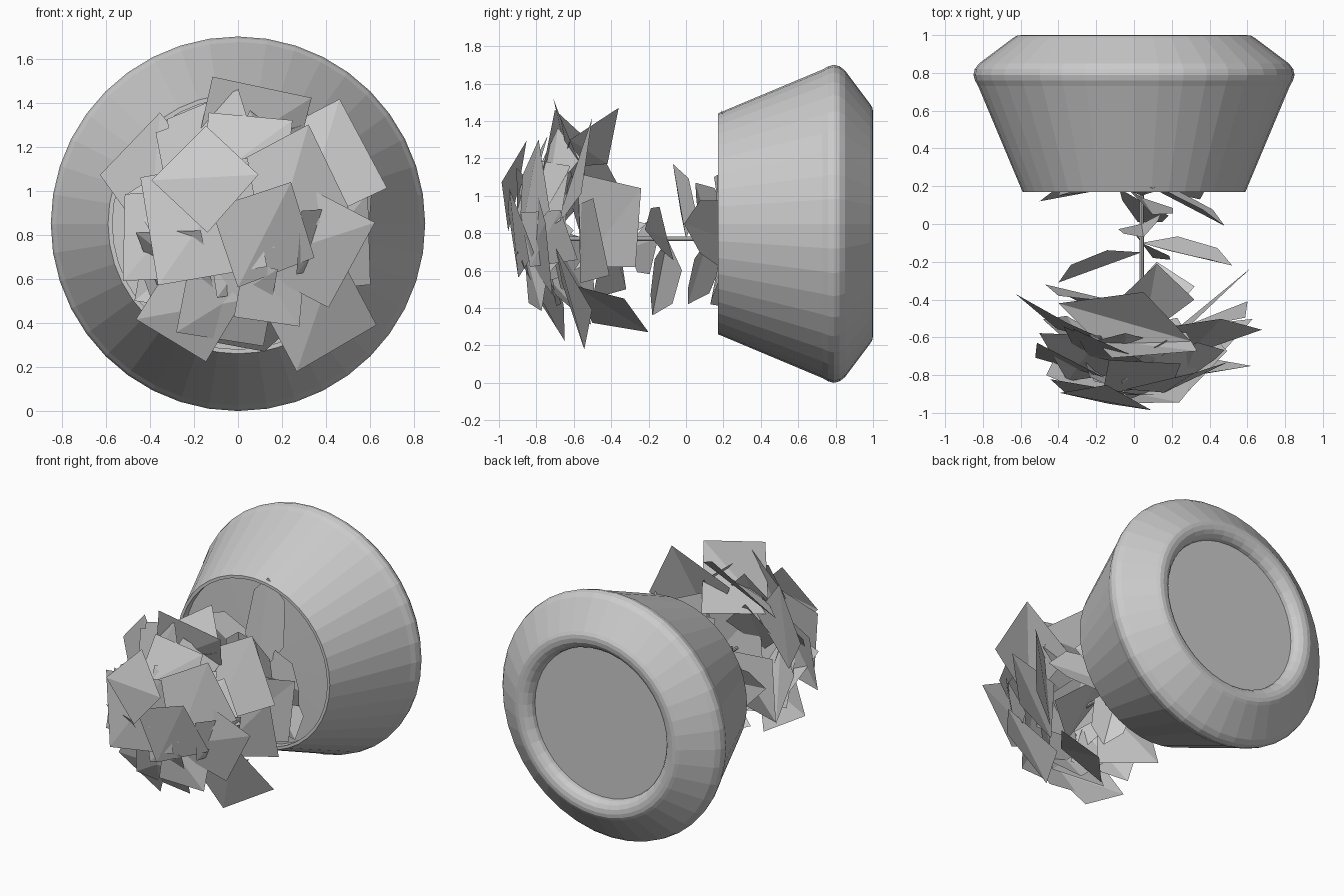
import bpy, bmesh, math, random
from mathutils import Vector, Matrix

if "Cube" in bpy.data.objects:
    bpy.data.objects.remove(bpy.data.objects["Cube"], do_unlink=True)

random.seed(11)
AXIS = Vector((0, 0, 0.85))       # centre line of the pot, running along y
HEAD = Vector((0.02, -0.65, 0.85))    # centre of the flower head
STEM_X, STEM_Z = 0.04, 0.77


def finish(name, bm):
    mesh = bpy.data.meshes.new(name)
    bm.to_mesh(mesh)
    bm.free()
    obj = bpy.data.objects.new(name, mesh)
    bpy.context.collection.objects.link(obj)
    return obj


def lathe(name, profile, steps=40):
    """Revolve (radius, y) points around the pot's axis."""
    bm = bmesh.new()
    verts = [bm.verts.new(AXIS + Vector((r, y, 0))) for r, y in profile]
    edges = [bm.edges.new(pair) for pair in zip(verts, verts[1:])]
    bmesh.ops.spin(bm, geom=verts + edges, cent=AXIS, axis=(0, 1, 0),
                   angle=math.tau, steps=steps, use_merge=True)
    bmesh.ops.remove_doubles(bm, verts=bm.verts, dist=0.0005)
    bmesh.ops.recalc_face_normals(bm, faces=bm.faces)
    return finish(name, bm)


def sheet(name, corners):
    """A single leaf folded along its middle."""
    bm = bmesh.new()
    v = [bm.verts.new(c) for c in corners]
    half = len(v) // 2
    bm.faces.new(v[:half + 1])
    bm.faces.new(v[half:] + v[:1])
    return finish(name, bm)


def petal(name, pos, size, roll, lean_x, lean_z, bend=0.04):
    """A folded square facing forwards, leaning sideways and up or down."""
    normal = Vector((lean_x, -1, lean_z))
    turn = normal.to_track_quat('Z', 'Y').to_matrix() @ Matrix.Rotation(math.radians(roll), 3, 'Z')
    h = size / 2
    local = [(-h, -h, 0), (h, -h, -bend), (h, h, 0), (-h, h, -bend)]
    return sheet(name, [Vector(pos) + turn @ Vector(c) for c in local])


def stem_leaf(name, base_y, tip, width, twist):
    """A pointed six-sided leaf from the stem to its tip, twisted about its length."""
    base, tip = Vector((STEM_X, base_y, STEM_Z)), Vector(tip)
    along = tip - base
    turn = Matrix.Rotation(math.radians(twist), 3, along)
    side = turn @ along.cross(Vector((0, 1, 0))).normalized() * width / 2
    fold = turn @ Vector((0, 0.04, 0))
    near, far = base + along * 0.35 + fold, base + along * 0.8 + fold
    return sheet(name, [base, near - side, far - side * 0.8, tip,
                        far + side * 0.8, near + side])


# Pot with a thin lip, a rounded shoulder and a rounded, recessed base
lathe("pot", [(0.575, 0.24), (0.57, 0.17), (0.59, 0.17), (0.825, 0.73),
              (0.842, 0.76), (0.85, 0.79), (0.843, 0.82), (0.82, 0.85),
              (0.64, 0.985), (0.62, 0.997), (0.595, 1.0), (0.565, 0.995),
              (0.54, 0.98), (0.52, 0.955), (0.515, 0.93), (0, 0.93)])
lathe("soil", [(0.58, 0.24), (0, 0.23)])

# Stem
bm = bmesh.new()
bmesh.ops.create_cone(bm, cap_ends=True, segments=8, radius1=0.012, radius2=0.012, depth=0.9,
                      matrix=Matrix.Translation((STEM_X, -0.17, STEM_Z)) @ Matrix.Rotation(math.pi / 2, 4, 'X'))
finish("stem", bm)

# Leaves along the stem: base y, tip, width, twist
leaves = [
    (-0.15, (-0.4, -0.31, 0.72), 0.34, 10), (-0.1, (0.52, -0.22, 0.82), 0.3, 15),
    (-0.1, (0.1, -0.18, 0.36), 0.26, 35), (0.0, (0.05, -0.07, 1.17), 0.24, 20),
    (0.12, (0.02, 0.01, 0.42), 0.3, 30), (0.14, (0.1, 0.05, 1.07), 0.3, -25),
    (0.22, (0.48, -0.01, 0.85), 0.36, 0), (0.22, (-0.5, 0.12, 0.65), 0.34, 0),
    (0.2, (-0.4, 0.15, 1.1), 0.3, 0), (0.2, (0.35, 0.13, 0.42), 0.3, 0),
    (0.15, (0.1, 0.19, 1.46), 0.3, 0),
]
for i, data in enumerate(leaves):
    stem_leaf(f"stem_leaf_{i}", *data)

# Outer petals of the flower head: position, size, roll, sideways and upward lean
petals = [
    ((0.06, -0.64, 1.25), 0.46, -11, 0.1, -0.35), ((0.37, -0.6, 1.12), 0.46, 27, 0.1, 0.3),
    ((-0.15, -0.94, 1.06), 0.35, -42, -0.2, 0.2), ((-0.16, -0.9, 0.86), 0.5, 10, -0.1, 0.05),
    ((0.04, -0.82, 1.17), 0.38, -8, 0.1, 0.4), ((0.24, -0.84, 1.02), 0.42, 27, 0.3, 0.1),
    ((-0.05, -0.8, 0.5), 0.4, -12, -0.1, -0.4), ((0.33, -0.8, 0.76), 0.44, -27, 0.2, -0.1),
    ((0.36, -0.62, 0.45), 0.42, 30, 0.2, -0.35), ((-0.22, -0.74, 0.46), 0.37, -35, -0.3, -0.3),
    ((-0.38, -0.54, 1.06), 0.42, 42, -0.5, 0.1), ((-0.34, -0.76, 0.8), 0.4, 3, -0.4, 0.1),
    ((0.12, -0.92, 0.8), 0.38, 20, 0.2, -0.2), ((-0.12, -0.7, 1.22), 0.38, 20, -0.4, 0.2),
    ((0.4, -0.53, 0.76), 0.42, 5, 0.3, -0.1), ((-0.28, -0.62, 0.62), 0.38, 15, -0.6, -0.4),
]
for i, data in enumerate(petals):
    petal(f"petal_{i}", *data)

# Tumbled petals filling the head, spread evenly round it
COUNT = 16
for i in range(COUNT):
    a = i * 2.4
    r = 0.4 * math.sqrt((i + 0.5) / COUNT)
    offset = Vector((r * math.cos(a), random.uniform(-0.17, 0.1), r * math.sin(a)))
    petal(f"inner_petal_{i}", HEAD + offset, random.uniform(0.28, 0.4), random.uniform(0, 90),
          3 * offset.x + random.uniform(-0.6, 0.6), 2 * offset.z + random.uniform(-0.6, 0.6))

# Large petals folding back towards the stem
back = {
    "top": [(-0.4, -0.42, 1.17), (0.05, -0.36, 1.47), (0.3, -0.62, 1.3), (-0.15, -0.67, 1.15)],
    "left": [(0.61, -0.24, 1.04), (0.58, -0.27, 0.62), (0.22, -0.56, 0.62), (0.25, -0.58, 1.12)],
    "bottom": [(0.12, -0.2, 0.27), (0.32, -0.33, 0.45), (0.1, -0.6, 0.52), (-0.15, -0.5, 0.32)],
    "right": [(-0.47, -0.32, 0.5), (-0.4, -0.38, 0.9), (-0.05, -0.42, 0.85), (-0.12, -0.5, 0.45)],
    "inner": [(0.12, -0.21, 0.85), (0.32, -0.4, 0.7), (0.05, -0.6, 0.6), (-0.08, -0.4, 0.9)],
}
for side, corners in back.items():
    sheet(f"back_petal_{side}", corners)
